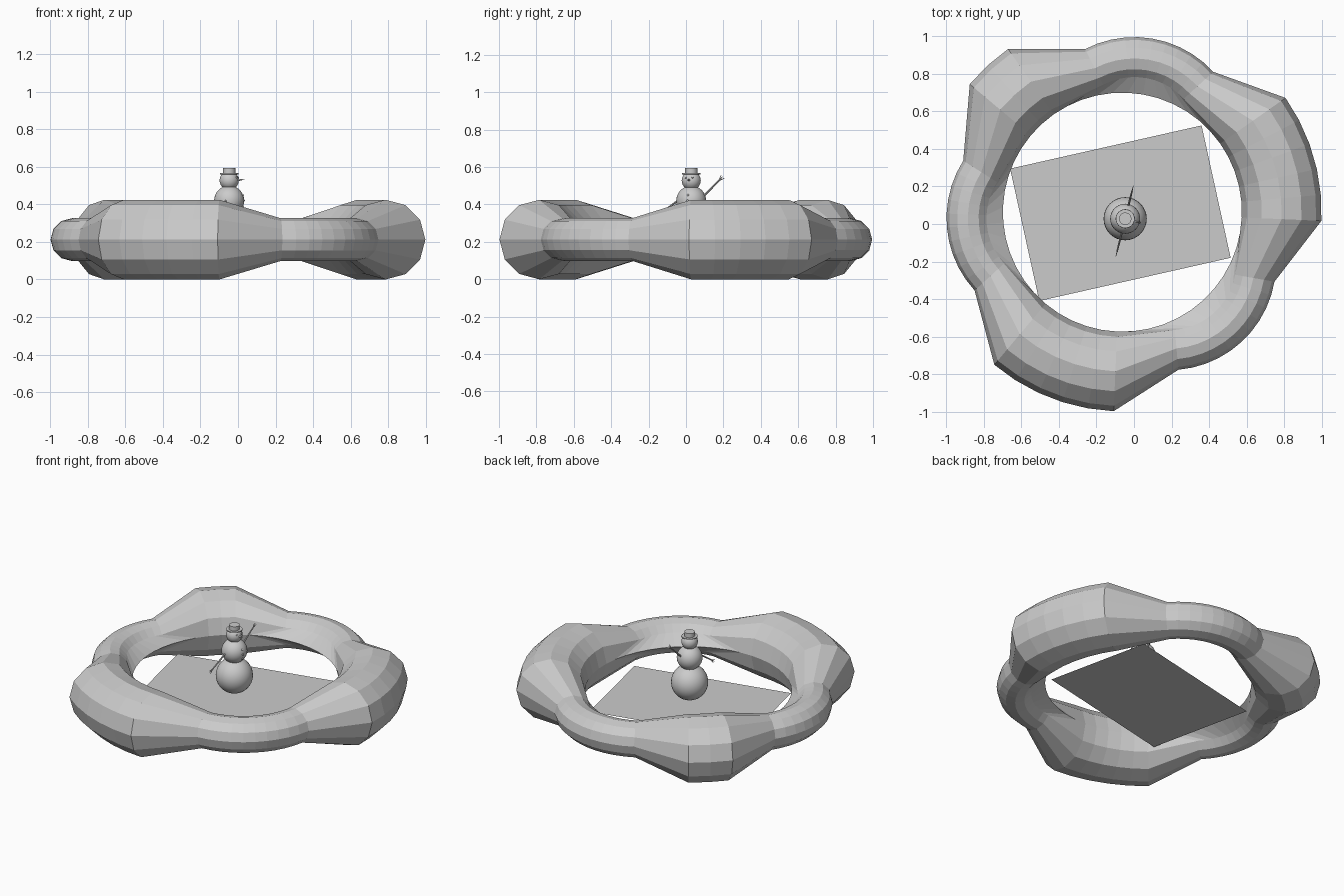
import bpy, bmesh, math
from mathutils import Vector, Matrix

if "Cube" in bpy.data.objects:
    bpy.data.objects.remove(bpy.data.objects["Cube"])

grey = bpy.data.materials.new("light_grey")
grey.diffuse_color = (0.6, 0.6, 0.6, 1)
grey.use_nodes = True
grey.node_tree.nodes["Principled BSDF"].inputs["Base Color"].default_value = grey.diffuse_color


def finish(name, bm, smooth=False):
    bmesh.ops.recalc_face_normals(bm, faces=bm.faces)
    me = bpy.data.meshes.new(name)
    bm.to_mesh(me)
    bm.free()
    ob = bpy.data.objects.new(name, me)
    bpy.context.collection.objects.link(ob)
    me.materials.append(grey)
    if smooth:
        bpy.ops.object.select_all(action='DESELECT')
        ob.select_set(True)
        bpy.context.view_layer.objects.active = ob
        bpy.ops.object.shade_smooth_by_angle(angle=math.radians(40))
    return ob


# ring: 48 x 12 torus, three stretches pinched towards their own middle
CX, CY, R, r = -0.062, 0.063, 0.849, 0.2123
MAJOR, MINOR, PINCH = 48, 12, 0.5375
bm = bmesh.new()
rows = []
for i in range(MAJOR):
    a = math.radians(-2.5 + 7.5 * i)
    row = []
    for j in range(MINOR):
        b = math.tau * j / MINOR
        q = R + r * math.cos(b)
        row.append(bm.verts.new((CX + q * math.cos(a), CY + q * math.sin(a), r + r * math.sin(b))))
    rows.append(row)
for start in (6, 20, 37):
    # the innermost loop keeps its round shape
    group = [rows[(start + k) % MAJOR][j] for k in range(11) for j in range(MINOR) if j != MINOR // 2]
    mid = sum((v.co for v in group), Vector()) / len(group)
    for v in group:
        v.co = mid + (v.co - mid) * Vector((1, 1, 1)).length / math.sqrt(3) * PINCH
for i in range(MAJOR):
    for j in range(MINOR):
        i2, j2 = (i + 1) % MAJOR, (j + 1) % MINOR
        bm.faces.new((rows[i][j], rows[i2][j], rows[i2][j2], rows[i][j2]))
finish("ring", bm)

# ground sheet inside the ring
bm = bmesh.new()
bm.faces.new([bm.verts.new((x, y, 0.13)) for x, y in
              ((-0.505, -0.41), (0.515, -0.18), (0.36, 0.525), (-0.66, 0.295))])
finish("ground_sheet", bm)

# snow figure, its face towards FACE and its arms along SIDE
BASE = Vector((-0.047, 0.028, 0))
FACE = Vector((0.97, -0.24, 0)).normalized()
SIDE = Vector((0.24, 0.97, 0)).normalized()


def at(f, s, z):
    return BASE + FACE * f + SIDE * s + Vector((0, 0, z))


def ball(name, p, rad, seg=32):
    bm = bmesh.new()
    bmesh.ops.create_uvsphere(bm, u_segments=seg, v_segments=seg // 2, radius=rad,
                              matrix=Matrix.Translation(p))
    return finish(name, bm, True)


def rod(name, p, q, r1, r2, seg=8):
    bm = bmesh.new()
    d = q - p
    m = Matrix.Translation((p + q) / 2) @ d.to_track_quat('Z', 'Y').to_matrix().to_4x4()
    bmesh.ops.create_cone(bm, cap_ends=True, segments=seg, radius1=r1, radius2=r2,
                          depth=d.length, matrix=m)
    return finish(name, bm, True)


ball("body_bottom", at(0, 0, 0.252), 0.115)
ball("body_middle", at(0, 0, 0.42), 0.08)
ball("head", at(0, 0, 0.528), 0.051)

# hat
rod("hat_brim", at(0, 0, 0.560), at(0, 0, 0.567), 0.05, 0.05, 32)
rod("hat_crown", at(0, 0, 0.565), at(0, 0, 0.595), 0.033, 0.033, 32)

# face and buttons
rod("nose", at(0.045, 0, 0.53), at(0.083, 0, 0.532), 0.007, 0.001, 12)
for s in (-1, 1):
    ball("eye", at(0.045, 0.018 * s, 0.543), 0.005, 12)
for z in (0.39, 0.42, 0.45):
    ball("button", at(math.sqrt(0.08 ** 2 - (z - 0.42) ** 2), 0, z), 0.006, 12)

# arms with twig fingers, one raised and one lowered
for name, a, b in (("raised_arm", at(0, 0.065, 0.44), at(0, 0.155, 0.53)),
                   ("lowered_arm", at(0, -0.06, 0.43), at(0, -0.18, 0.345))):
    rod(name, a, b, 0.006, 0.004)
    d = (b - a).normalized()
    side = d.cross(FACE)
    for k in (-1, 0, 1):
        rod(name + "_twig", b - d * 0.004, b + d * 0.026 + side * 0.012 * k, 0.003, 0.0015, 6)
